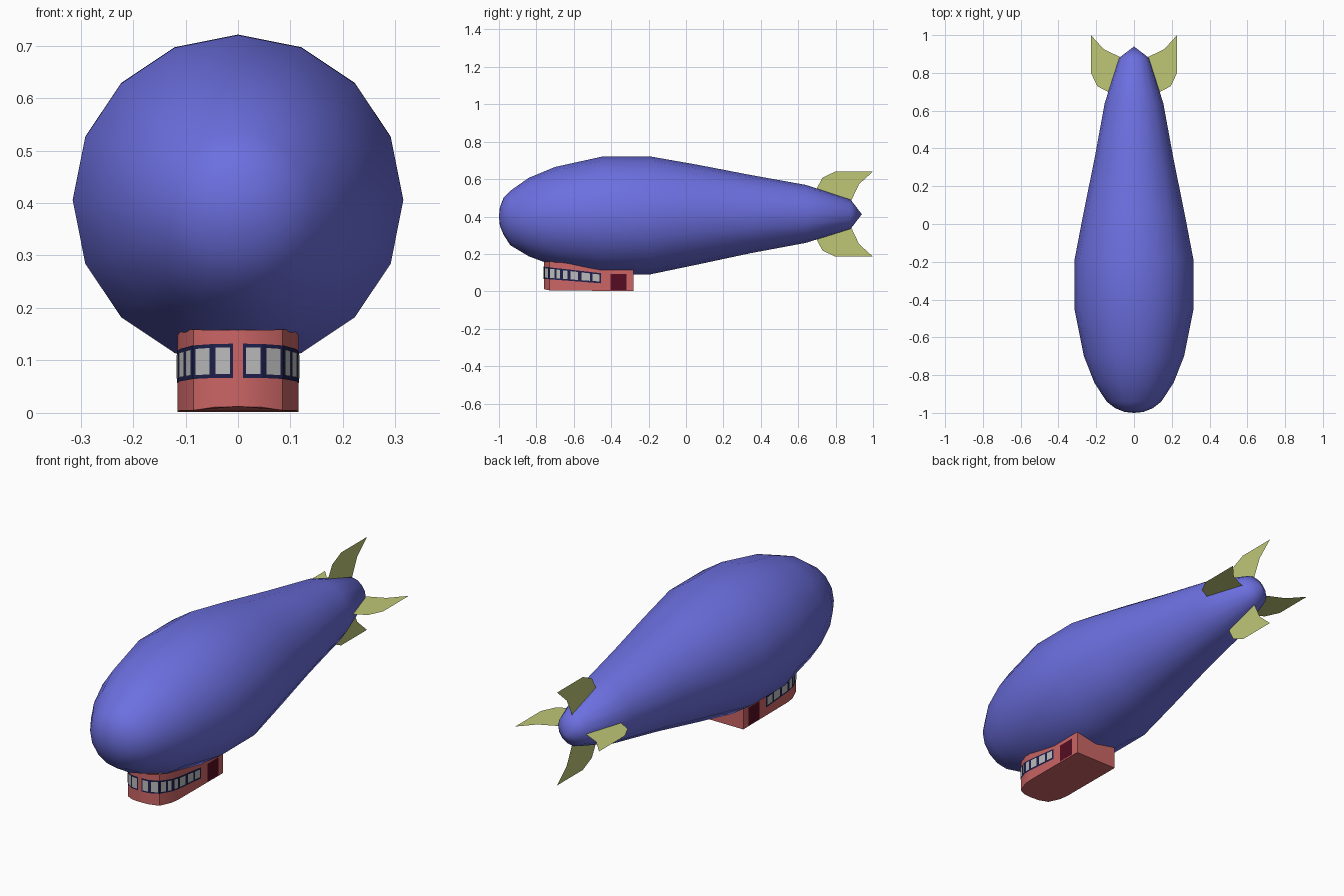
import bpy
from math import sin, cos, pi, radians, hypot

if "Cube" in bpy.data.objects:
    bpy.data.objects.remove(bpy.data.objects["Cube"])


def material(name, rgb):
    m = bpy.data.materials.new(name)
    m.diffuse_color = (*rgb, 1)
    m.use_nodes = True
    m.node_tree.nodes["Principled BSDF"].inputs["Base Color"].default_value = m.diffuse_color
    return m


def build(name, verts, faces, mat, smooth=None):
    me = bpy.data.meshes.new(name)
    me.from_pydata(verts, [], faces)
    me.validate()
    me.materials.append(mat)
    ob = bpy.data.objects.new(name, me)
    bpy.context.collection.objects.link(ob)
    if smooth:
        bpy.ops.object.select_all(action='DESELECT')
        ob.select_set(True)
        bpy.context.view_layer.objects.active = ob
        bpy.ops.object.shade_smooth_by_angle(angle=radians(smooth))
    return ob


def lerp_table(table, t):
    for (a, va), (b, vb) in zip(table, table[1:]):
        if t <= b:
            return va + (vb - va) * (t - a) / (b - a)
    return table[-1][1]


BLUE = material("hull_blue", (.15, .16, .74))
LIME = material("fin_lime", (.52, .57, .18))
RED = material("cabin_red", (.60, .13, .13))
NAVY = material("frame_navy", (.013, .014, .07))
GLASS = material("pane_grey", (.5, .5, .5))
MAROON = material("door_maroon", (.09, .004, .017))

# Hull: 16-sided rings (y, radius, centre z) between two tips
N = 16
rings = [(-.995, .05, .4), (-.975, .10, .402), (-.94, .145, .392),
         (-.84, .21, .397), (-.70, .265, .40), (-.45, .315, .405),
         (-.19, .315, .406), (.06, .267, .41), (.34, .21, .413),
         (.64, .155, .414), (.88, .078, .412)]
verts = [(r * sin(2 * pi * i / N), y, cz + r * cos(2 * pi * i / N))
         for y, r, cz in rings for i in range(N)]
faces = [(k * N + i, k * N + N + i, k * N + N + (i + 1) % N, k * N + (i + 1) % N)
         for k in range(len(rings) - 1) for i in range(N)]
nose, tail = len(verts), len(verts) + 1
verts += [(0, -1, .40), (0, .94, .412)]
last = (len(rings) - 1) * N
for i in range(N):
    j = (i + 1) % N
    faces += [(nose, i, j), (tail, last + j, last + i)]
build("hull", verts, faces, BLUE, 60)

# Four flat tail fins, outline in (y, distance from axis)
fin = [(.69, .12), (.73, .195), (.80, .228), (1.0, .228), (.925, .16), (.88, .065)]
for k, side in enumerate(("top", "right", "bottom", "left")):
    a = k * pi / 2
    build("tail_fin_" + side, [(r * sin(a), y, .413 + r * cos(a)) for y, r in fin],
          [range(len(fin))], LIME)

# Cabin: rounded front, flat sides and back, top hidden in the hull
half = [(0, -.76), (.045, -.755), (.085, -.73), (.11, -.67), (.115, -.625), (.115, -.28)]
outline = [(-x, y) for x, y in reversed(half[1:])] + half
top_z = [(-.76, .158), (-.67, .16), (-.6, .15), (-.45, .125), (-.28, .115)]
bottom_z = [(-.76, .012), (-.73, .005), (-.4, .001), (-.28, .002)]
n = len(outline)
verts = [(x, y, lerp_table(bottom_z, y)) for x, y in outline]
verts += [(x, y, lerp_table(top_z, y)) for x, y in outline]
faces = [(i, (i + 1) % n, n + (i + 1) % n, n + i) for i in range(n)]
faces.append(range(n - 1, -1, -1))
build("cabin", verts, faces, RED, 35)

# Distance along the half outline, for laying windows around the front
dist = [0]
for (x0, y0), (x1, y1) in zip(half, half[1:]):
    dist.append(dist[-1] + hypot(x1 - x0, y1 - y0))


def strip(name, spans, z_low, z_high, grow, mat, side):
    """Thin panels following the cabin wall, each span split at the corners."""
    verts, faces = [], []
    for s0, s1 in spans:
        stops = [s0] + [d for d in dist if s0 < d < s1] + [s1]
        base = len(verts)
        for s in stops:
            x = lerp_table([(d, p[0]) for d, p in zip(dist, half)], s)
            y = lerp_table([(d, p[1]) for d, p in zip(dist, half)], s)
            px, py = side * x * (1 + grow), -.5 + (y + .5) * (1 + grow / 2)
            verts += [(px, py, lerp_table(z_low, y)), (px, py, lerp_table(z_high, y))]
        for i in range(base, len(verts) - 2, 2):
            f = (i, i + 2, i + 3, i + 1)
            faces.append(f if side > 0 else f[::-1])
    build(name, verts, faces, mat)


panes = [(.015, .042), (.055, .085), (.10, .125), (.135, .155), (.172, .196),
         (.212, .252), (.27, .315), (.327, .365)]
y_end = -.455
for side, label in ((1, "right"), (-1, "left")):
    # Dark window band, panes and door
    strip("window_frame_" + label, [(.009, .373)], [(-.76, .067), (y_end, .043)],
          [(-.76, .132), (y_end, .097)], .014, NAVY, side)
    strip("window_panes_" + label, panes, [(-.76, .074), (y_end, .052)],
          [(-.76, .125), (y_end, .089)], .028, GLASS, side)
    s_door = dist[-1] - .125
    strip("door_" + label, [(s_door, s_door + .085)], [(-.5, .007), (-.28, .007)],
          [(-.5, .094), (-.28, .094)], .014, MAROON, side)
